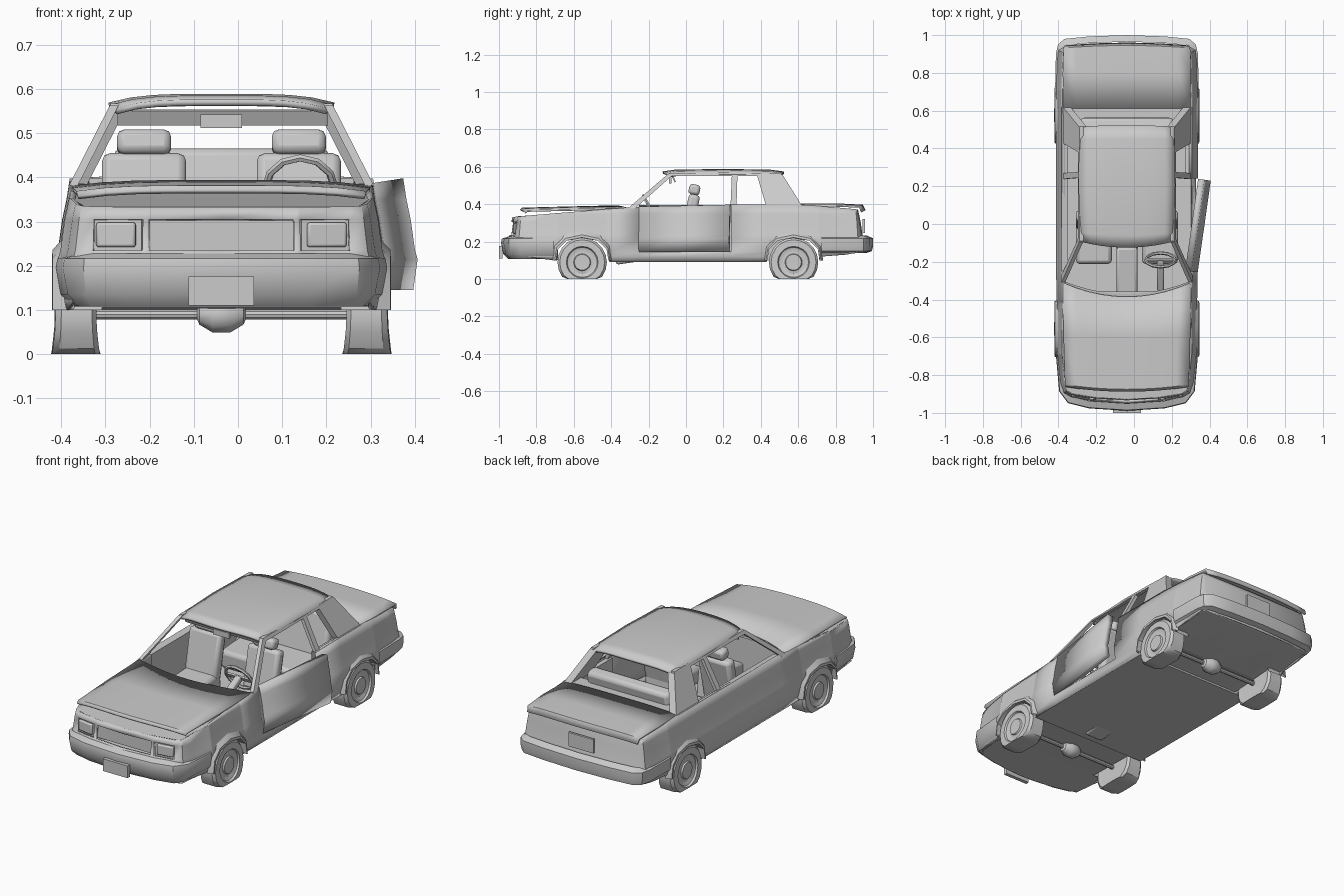
import bpy, bmesh, math
from mathutils import Matrix, Vector

if "Cube" in bpy.data.objects:
    bpy.data.objects.remove(bpy.data.objects["Cube"])

CX = -0.0375          # car centre line; the open door widens the +x side
WHEELS = {"front": -0.555, "rear": 0.575}
ARCH = [(-.14, .10), (-.13, .16), (-.085, .205), (0, .222), (.085, .205), (.13, .16), (.14, .10)]


def interp(pts, t):
    if t <= pts[0][0]:
        return pts[0][1]
    for (a, va), (b, vb) in zip(pts, pts[1:]):
        if t <= b:
            return va + (vb - va) * (t - a) / (b - a)
    return pts[-1][1]


def finish(name, bm, solid=0, bevel=0, angle=35):
    me = bpy.data.meshes.new(name)
    bm.to_mesh(me)
    bm.free()
    ob = bpy.data.objects.new(name, me)
    ob.location.x = CX
    bpy.context.collection.objects.link(ob)
    bpy.ops.object.select_all(action='DESELECT')
    ob.select_set(True)
    bpy.context.view_layer.objects.active = ob
    bpy.ops.object.shade_smooth_by_angle(angle=math.radians(angle))
    if solid:
        m = ob.modifiers.new("thickness", 'SOLIDIFY')
        m.thickness, m.offset = solid, -1
    if bevel:
        m = ob.modifiers.new("round", 'BEVEL')
        m.width, m.segments = bevel, 2
    return ob


def mirror(G):
    return [[(-x, y, z) for x, y, z in row] for row in G]


def grids(name, items, skip=None, **kw):
    """Quad meshes from grids of points; items are (grid, side)."""
    bm = bmesh.new()
    for G, side in items:
        vs = [[bm.verts.new(p) for p in row] for row in G]
        for i in range(len(G) - 1):
            for j in range(len(G[0]) - 1):
                if skip and skip(i, j, side):
                    continue
                f = [vs[i][j], vs[i + 1][j], vs[i + 1][j + 1], vs[i][j + 1]]
                bm.faces.new(f if side > 0 else f[::-1])
    bmesh.ops.remove_doubles(bm, verts=bm.verts, dist=2e-4)
    bmesh.ops.delete(bm, geom=[v for v in bm.verts if not v.link_faces], context='VERTS')
    return finish(name, bm, **kw)


def strip(name, outline, profile, sides=(1, -1), **kw):
    """Sweep a (inset, z) profile along a plan outline running front to back."""
    G = []
    for i, c in enumerate(outline):
        a, b = outline[max(i - 1, 0)], outline[min(i + 1, len(outline) - 1)]
        t = Vector((b[0] - a[0], b[1] - a[1])).normalized()
        if c[0] == 0:
            t = Vector((1 if c[1] < 0 else -1, 0))
        G.append([(c[0] - t.y * o if c[0] else 0, c[1] + t.x * o, z) for o, z in profile(c)])
    return grids(name, [(G if s > 0 else mirror(G), s) for s in sides], **kw)


def sheet(name, rows, crown=0, **kw):
    """Crowned panel; rows are (y at centre, y at edge, half width, z at edge)."""
    us = [k / 5 for k in range(-5, 6)]
    G = [[(u * h, yc + (ye - yc) * u * u, z + crown * (1 - u ** 4)) for u in us] for yc, ye, h, z in rows]
    return grids(name, [(G, -1)], **kw)


def lathe(name, prof, y, z, n=20, both=False, flat=False):
    G = []
    for i in range(n + 1):
        a = -2 * math.pi * i / n
        row = []
        for x, r in prof:
            zz = z + r * math.sin(a)
            if flat:
                x += (x - .33) * .16 * max(0, 1 - zz / .07)   # sagging sidewall
                zz = max(zz, 0)
            row.append((x, y + r * math.cos(a), zz))
        G.append(row)
    return grids(name, [(G, 1)] + ([(mirror(G), -1)] if both else []))


def box(name, loc, size, rot=(0, 0, 0), bevel=0):
    bm = bmesh.new()
    bmesh.ops.create_cube(bm, size=1, matrix=Matrix.Diagonal((*size, 1)))
    ob = finish(name, bm, bevel=bevel)
    ob.location = (loc[0] + CX, loc[1], loc[2])
    ob.rotation_euler = [math.radians(r) for r in rot]
    return ob


def side_plate(name, pts, t=.02):
    """Flat cabin-side piece drawn in (y, z), leaning in with the cabin, on both sides."""
    bm = bmesh.new()
    for s in (1, -1):
        px = lambda z: .343 - (z - .385) * .51
        out = [bm.verts.new((s * px(z), y, z)) for y, z in pts]
        inn = [bm.verts.new((s * (px(z) - t), y, z)) for y, z in pts]
        bm.faces.new(out)
        bm.faces.new(inn[::-1])
        for k in range(len(pts)):
            m = (k + 1) % len(pts)
            bm.faces.new((out[k], inn[k], inn[m], out[m]))
    bmesh.ops.recalc_face_normals(bm, faces=bm.faces)
    return finish(name, bm)


# Body shell: plan outline (x, y, bottom z), with wheel arches and a door hole on +x
def inset(z):
    return interp([(.09, .022), (.145, .01), (.215, 0), (.235, .006), (.305, .016), (.385, .033)], z)


def top(y):
    return interp([(-.93, .333), (-.7, .352), (-.4, .376), (-.25, .387), (.24, .398), (.62, .398), (.94, .372)], y)


def arch(cy, x):
    return [(x, cy + dy, z) for dy, z in ARCH]


body = [(0, -.95, .12), (.165, -.94, .12), (.18, -.938, .12), (.295, -.92, .12), (.335, -.895, .12), (.353, -.84, .115)]
body += [(.367, -.70, .10)] + arch(WHEELS["front"], .37) + [(.372, -.41, .09)]
body += [(.375, -.25, .09), (.376, 0, .09), (.376, .24, .09), (.376, .43, .09)]
body += arch(WHEELS["rear"], .376) + [(.375, .72, .12), (.372, .85, .13), (.365, .92, .14), (.33, .945, .14), (0, .95, .14)]
LEVELS = [0, .12, .145, .215, .235, .305, .35, 1]
hinge = next(i for i, c in enumerate(body) if c[1] == -.25)


def body_profile(c, levels=LEVELS):
    zs = [min(max(z, c[2]), top(c[1])) for z in levels]
    return [(inset(z), z) for z in zs]


def holes(i, j, side):
    nose = i in (0, 2) and j == 4                         # grille and headlamp openings
    return nose or (side > 0 and hinge <= i < hinge + 2 and j >= 2)


strip("body_shell", body, body_profile, skip=holes, solid=.014)

# Open door, swung about its front edge
door = strip("open_door", body[hinge:hinge + 3], lambda c: body_profile(c, LEVELS[2:]), sides=(1,), solid=.035)
pivot = Matrix.Translation((.335, -.25, 0))
door.data.transform(pivot @ Matrix.Rotation(math.radians(-8), 4, 'Z') @ pivot.inverted())

# Inner trim panels
trim = lambda c: [(.065, .10), (.065, .39), (.03, .397)]
strip("closed_door_trim", [(.376, -.25), (.376, .24)], trim, sides=(-1,))
strip("rear_quarter_trim", [(.376, .24), (.376, .62)], trim)

# Flared wheel arches with inner wells
for end, cy in WHEELS.items():
    G = []
    for dy, z in ARCH:
        zo = .1 + (z - .1) * 1.3
        G.append([(.27, cy + dy, z), (.383, cy + dy, z), (.382, cy + dy * 1.05, z + (zo - z) * .4),
                  (.370 - inset(zo), cy + dy * 1.13, zo)])
    grids(end + "_wheel_arches", [(G, 1), (mirror(G), -1)])

# Wheels on low tyres, axles with differentials
tyre = [(.285, 0), (.285, .085), (.283, .118), (.293, .132), (.362, .132), (.375, .12), (.377, .085),
        (.368, .08), (.362, .062), (.366, .046), (.374, .042), (.374, 0)]
axle = [(-.29, .012), (-.055, .012), (-.05, .024), (-.02, .043), (.02, .043), (.05, .024), (.055, .012), (.29, .012)]
for end, cy in WHEELS.items():
    lathe(end + "_wheels", tyre, cy, .09, both=True, flat=True)
    lathe(end + "_axle", axle, cy, .09, n=10)

# Bumpers and plates
strip("front_bumper", [(0, -.985), (.2, -.972), (.31, -.945), (.355, -.885), (.371, -.705)],
      lambda c: [(.035, .108), (.008, .135), (-.004, .195), (0, .216), (.035, .228)])
strip("rear_bumper", [(.38, .725), (.376, .9), (.365, .95), (.33, .98), (.2, .993), (0, 1.0)],
      lambda c: [(.035, .14 if c[1] > .8 else .122), (.006, .15), (0, .175), (0, .218), (.035, .234)])
box("front_plate", (0, -.99, .143), (.148, .02, .066))
box("rear_plate", (0, .95, .285), (.15, .012, .075))

# Grille and headlamps set back in the nose
box("grille", (0, -.897, .27), (.35, .02, .08))
for s, n in ((1, "right"), (-1, "left")):
    box(n + "_headlamp", (s * .238, -.893, .27), (.12, .024, .08), (0, 0, s * 9))
    box(n + "_lamp_lens", (s * .238, -.906, .27), (.09, .024, .056), (0, 0, s * 9), .006)

# Hood, boot lid, roof and the panels under them
sheet("hood", [(-.888, -.863, .325, .358), (-.875, -.85, .328, .369), (-.6, -.58, .336, .376), (-.385, -.31, .34, .381)],
      .013, solid=.01)
sheet("engine_cover", [(-.925, -.885, .31, .334), (-.7, -.7, .335, .35), (-.42, -.4, .34, .366), (-.37, -.3, .342, .374)])
sheet("boot_lid", [(.612, .612, .337, .397), (.8, .8, .34, .397), (.945, .932, .335, .39), (.96, .945, .33, .36)],
      .008, solid=.01)
sheet("boot_floor_cover", [(.60, .60, .34, .388), (.85, .85, .338, .378), (.925, .915, .33, .37)])
sheet("roof", [(-.125, -.095, .24, .556), (-.06, -.045, .25, .565), (.2, .2, .256, .569), (.45, .45, .254, .565),
               (.525, .512, .25, .555)], .02, solid=.014)
sheet("underbody", [(-.955, -.9, .33, .11), (-.695, -.695, .35, .108), (-.695, -.695, .28, .106), (-.415, -.415, .28, .1),
                    (-.415, -.415, .355, .09), (.435, .435, .355, .09), (.435, .435, .28, .1), (.715, .715, .28, .12),
                    (.715, .715, .35, .12), (.945, .93, .34, .142)])

# Cabin pillars
side_plate("windscreen_pillars", [(-.31, .378), (-.272, .378), (-.075, .552), (-.095, .563)])
side_plate("roof_rails", [(-.095, .55), (.515, .55), (.51, .567), (-.09, .567)])
side_plate("middle_pillars", [(.238, .39), (.27, .39), (.275, .555), (.245, .555)])
side_plate("rear_pillars", [(.43, .385), (.625, .385), (.515, .56), (.378, .56)], .04)

# Cabin interior
box("firewall", (0, -.365, .235), (.66, .015, .27))
box("rear_bulkhead", (0, .575, .245), (.62, .015, .28))
box("parcel_shelf", (0, .575, .392), (.60, .09, .012))
box("console", (0, -.25, .17), (.11, .27, .15), (8, 0, 0), .012)
for s, n in ((1, "driver"), (-1, "passenger")):
    x = s * .175
    box(n + "_seat_cushion", (x, -.09, .2), (.19, .24, .09), (4, 0, 0), .02)
    box(n + "_seat_back", (x, .02, .325), (.19, .06, .26), (-12, 0, 0), .018)
    box(n + "_headrest", (x, .045, .478), (.122, .06, .056), (-12, 0, 0), .016)
box("rear_seat_cushion", (0, .36, .2), (.5, .22, .1), (4, 0, 0), .02)
box("rear_seat_back", (0, .505, .33), (.49, .07, .27), (-12, 0, 0), .02)
box("sun_visors", (.003, -.065, .535), (.475, .008, .036), (25, 0, 0))
box("mirror", (0, -.085, .527), (.094, .014, .03))

# Steering wheel and column
tilt = Matrix.Translation((.178, -.19, .375)) @ Matrix.Rotation(math.radians(-62), 4, 'X')
R = [[tilt @ Vector(((.078 + .009 * math.cos(b)) * math.cos(a), (.078 + .009 * math.cos(b)) * math.sin(a), .009 * math.sin(b)))
      for b in [math.tau * k / 6 for k in range(7)]] for a in [math.tau * k / 12 for k in range(13)]]
grids("steering_wheel", [(R, 1)])
box("steering_spoke", (.178, -.19, .375), (.15, .022, .01), (-62, 0, 0))
box("steering_column", (.178, -.27, .332), (.035, .035, .18), (-62, 0, 0), .008)
